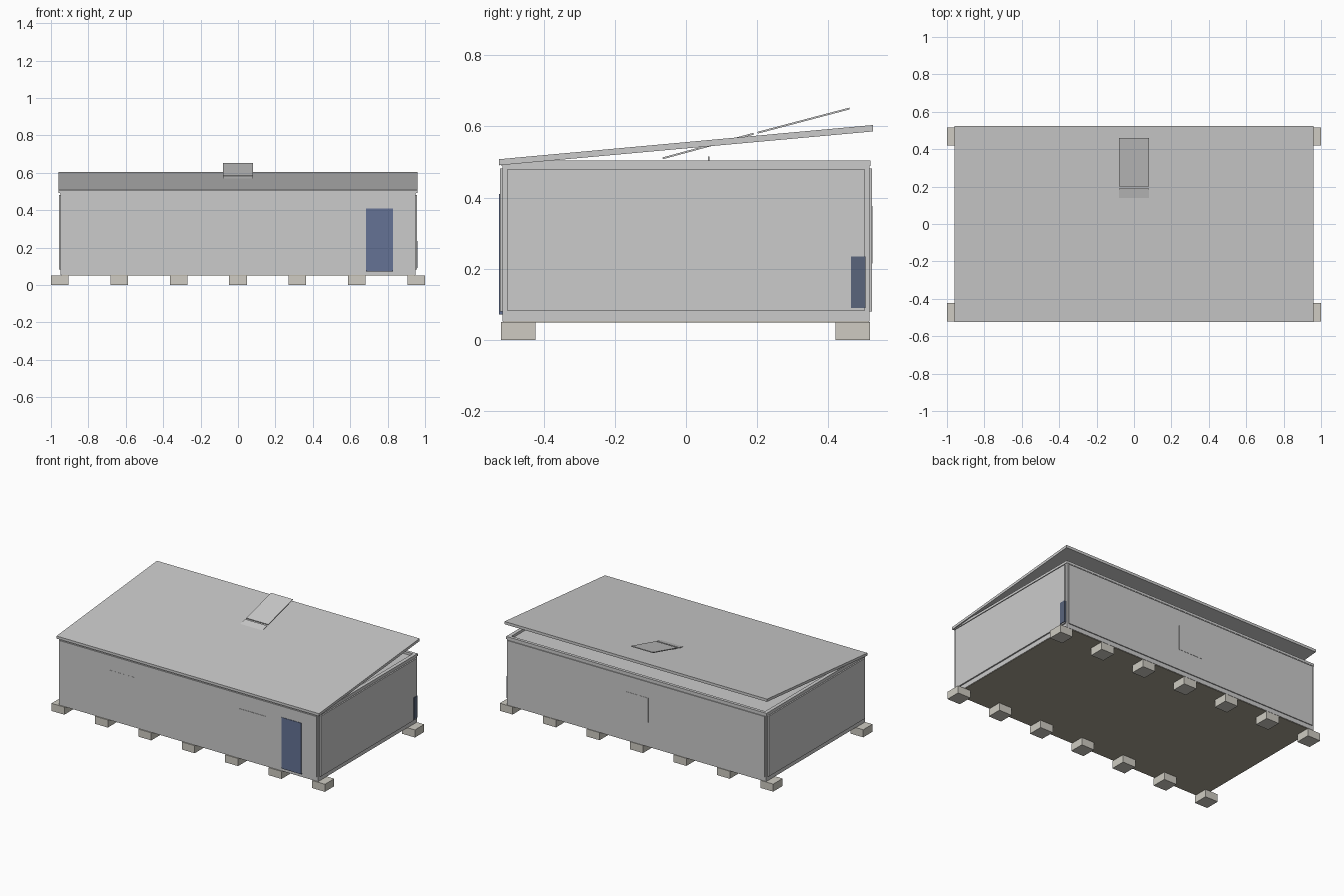
import bpy, bmesh
from mathutils import Vector

if "Cube" in bpy.data.objects:
    bpy.data.objects.remove(bpy.data.objects["Cube"])


def material(name, rgb):
    m = bpy.data.materials.new(name)
    m.diffuse_color = (*rgb, 1)
    m.use_nodes = True
    m.node_tree.nodes["Principled BSDF"].inputs["Base Color"].default_value = m.diffuse_color
    return m


BLUE = material("blue_door", (0.13, 0.17, 0.30))
DARK = material("dark_box", (0.10, 0.13, 0.20))
STONE = material("foundation", (0.62, 0.60, 0.54))
BROWN = material("floor_timber", (0.40, 0.37, 0.29))


def finish(name, bm, mat=None):
    bmesh.ops.recalc_face_normals(bm, faces=bm.faces)
    me = bpy.data.meshes.new(name)
    bm.to_mesh(me)
    bm.free()
    ob = bpy.data.objects.new(name, me)
    bpy.context.collection.objects.link(ob)
    if mat:
        me.materials.append(mat)
    return ob


def box(name, x, y, z, mat=None):
    bm = bmesh.new()
    bmesh.ops.create_cube(bm, size=1)
    for v in bm.verts:
        v.co = Vector([(r[0] + r[1]) / 2 + c * (r[1] - r[0])
                       for r, c in zip((x, y, z), v.co)])
    return finish(name, bm, mat)


def side_slab(name, x, profile, mat=None):
    """Extrude a (y, z) outline along x."""
    bm = bmesh.new()
    face = bm.faces.new([bm.verts.new((x[0], y, z)) for y, z in profile])
    ext = bmesh.ops.extrude_face_region(bm, geom=[face])
    moved = [g for g in ext["geom"] if isinstance(g, bmesh.types.BMVert)]
    bmesh.ops.translate(bm, verts=moved, vec=(x[1] - x[0], 0, 0))
    return finish(name, bm, mat)


# Foundation blocks, seven per long side
for i in range(7):
    cx = -0.953 + i * 1.906 / 6
    for side, y in (("front", (-0.52, -0.423)), ("back", (0.42, 0.517))):
        box(f"foundation_block_{side}_{i + 1}", (cx - 0.047, cx + 0.047), y, (0, 0.05), STONE)

# Floor and hollow-topped wall body
box("floor", (-0.945, 0.945), (-0.513, 0.513), (0.0495, 0.06), BROWN)
box("wall_body", (-0.948, 0.948), (-0.516, 0.516), (0.052, 0.489))
for s, n in ((-1, "left"), (1, "right")):
    box(f"top_rim_{n}", sorted((s * 0.928, s * 0.952)), (-0.518, 0.518), (0.489, 0.505))
    box(f"side_cladding_{n}", sorted((s * 0.94, s * 0.957)), (-0.502, 0.502), (0.082, 0.481))
for s, n in ((-1, "front"), (1, "back")):
    box(f"top_rim_{n}", (-0.928, 0.928), sorted((s * 0.498, s * 0.518)), (0.489, 0.505))
    box(f"long_cladding_{n}", (-0.938, 0.938), sorted((s * 0.51, s * 0.522)), (0.08, 0.482))

# Door, windows and wall box
box("front_door", (0.685, 0.83), (-0.525, -0.51), (0.072, 0.41), BLUE)
box("front_window_right", (0.378, 0.568), (-0.5245, -0.51), (0.22, 0.385))
box("front_window_left", (-0.57, -0.39), (-0.523, -0.51), (0.22, 0.385))
box("back_window", (-0.09, 0.09), (0.51, 0.5235), (0.215, 0.377))
box("meter_box", (0.94, 0.961), (0.464, 0.505), (0.09, 0.234), DARK)

# Single-pitch roof
side_slab("roof", (-0.96, 0.96),
          [(-0.525, 0.491), (0.525, 0.586), (0.525, 0.604), (-0.525, 0.508)])

# Tilted hatch panels through the roof and their prop
for name, (y0, z0), (y1, z1) in (("hatch_panel_lower", (-0.065, 0.508), (0.19, 0.577)),
                                 ("hatch_panel_upper", (0.202, 0.58), (0.46, 0.648))):
    side_slab(name, (-0.08, 0.08), [(y0, z0), (y1, z1), (y1 - 0.001, z1 + 0.005), (y0 - 0.001, z0 + 0.005)])
box("hatch_prop", (-0.08, 0.08), (0.062, 0.066), (0.489, 0.516))
